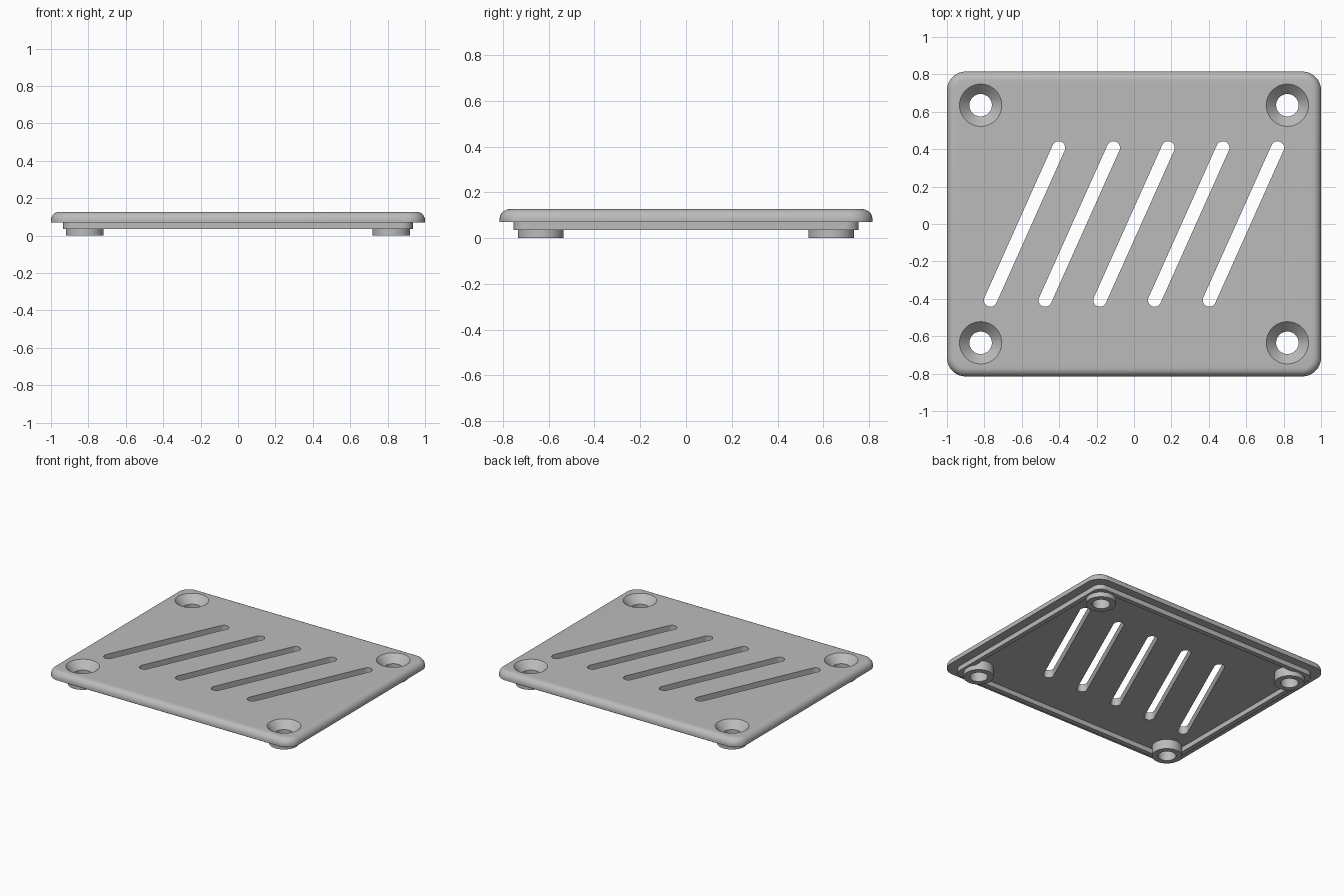
import bpy
import bmesh
from math import sin, cos, pi, atan2, radians
from mathutils import Vector

cube = bpy.data.objects.get("Cube")
if cube:
    bpy.data.objects.remove(cube, do_unlink=True)

grey = bpy.data.materials.new("light grey")
grey.use_nodes = True
COLOUR = (0.5, 0.5, 0.5, 1)
grey.diffuse_color = COLOUR
grey.node_tree.nodes["Principled BSDF"].inputs["Base Color"].default_value = COLOUR

TOP, UNDER, LIP_BOTTOM = 0.127, 0.07, 0.035
SCREW_X, SCREW_Y, HOLE_R = 0.82, 0.635, 0.06


def rounded_outline(hx, hy, r, z, steps=10):
    """Rounded rectangle; a circle when hx == hy == r."""
    pts = []
    for k, (sx, sy) in enumerate([(1, 1), (-1, 1), (-1, -1), (1, -1)]):
        for i in range(steps + 1):
            a = (k + i / steps) * pi / 2
            pts.append(Vector((sx * (hx - r) + r * cos(a), sy * (hy - r) + r * sin(a), z)))
    return pts


def circle(r, z, n=48):
    return [Vector((r * cos(2 * pi * i / n), r * sin(2 * pi * i / n), z)) for i in range(n)]


def loft(name, loops, ring=False, at=(0, 0, 0)):
    """Skin matching outlines; ring joins last to first, otherwise ends are capped."""
    bm = bmesh.new()
    rows = [[bm.verts.new(p) for p in loop] for loop in loops]
    pairs = list(zip(rows, rows[1:])) + ([(rows[-1], rows[0])] if ring else [])
    for a, b in pairs:
        for i in range(len(a)):
            j = (i + 1) % len(a)
            bm.faces.new((a[i], a[j], b[j], b[i]))
    if not ring:
        bm.faces.new(rows[0])
        bm.faces.new(rows[-1])
    bmesh.ops.recalc_face_normals(bm, faces=bm.faces)
    mesh = bpy.data.meshes.new(name)
    bm.to_mesh(mesh)
    bm.free()
    mesh.materials.append(grey)
    obj = bpy.data.objects.new(name, mesh)
    obj.location = at
    bpy.context.collection.objects.link(obj)
    return obj


def smooth(obj):
    bpy.ops.object.select_all(action="DESELECT")
    obj.select_set(True)
    bpy.context.view_layer.objects.active = obj
    bpy.ops.object.shade_smooth_by_angle(angle=radians(30))


# Cover plate with a rounded upper edge
FILLET = 0.045
loops = [rounded_outline(1, 0.815, 0.1, UNDER)]
for i in range(9):
    a = i / 8 * pi / 2
    inset = FILLET * (1 - cos(a))
    loops.append(rounded_outline(1 - inset, 0.815 - inset, 0.1 - inset,
                                 TOP - FILLET + FILLET * sin(a)))
plate = loft("cover_plate", loops)

# Cutters: countersunk screw holes and slanted vent slots
corners = [(sx * SCREW_X, sy * SCREW_Y) for sx in (-1, 1) for sy in (-1, 1)]
cutters = []
for x, y in corners:
    slope = 0.053 / (TOP - UNDER - 0.002)
    cutters.append(loft("screw_cutter", [
        circle(HOLE_R, 0.03), circle(HOLE_R, UNDER + 0.002),
        circle(HOLE_R + 0.053, TOP), circle(HOLE_R + 0.053 + 0.02 * slope, TOP + 0.02)],
        at=(x, y, 0)))
run = Vector((0.365, 0.815))
for i in range(5):
    half = run.length / 2 + 0.035
    slot = loft("slot_cutter", [rounded_outline(half, 0.035, 0.035, z) for z in (0.03, 0.2)],
                at=((i - 2) * 0.2925, 0, 0))
    slot.rotation_euler.z = atan2(run.y, run.x)
    cutters.append(slot)

for cutter in cutters:
    cutter.hide_render = True
    cut = plate.modifiers.new("cut", "BOOLEAN")
    cut.operation = "DIFFERENCE"
    cut.solver = "EXACT"
    cut.object = cutter
bpy.context.view_layer.update()
cut_mesh = bpy.data.meshes.new_from_object(plate.evaluated_get(bpy.context.evaluated_depsgraph_get()))
plate.modifiers.clear()
plate.data = cut_mesh
for cutter in cutters:
    bpy.data.objects.remove(cutter, do_unlink=True)
smooth(plate)

# Locating lip under the plate
outer, inner = (0.935, 0.755, 0.06), (0.9, 0.72, 0.03)
smooth(loft("locating_lip", [
    rounded_outline(*outer, UNDER), rounded_outline(*outer, LIP_BOTTOM),
    rounded_outline(*inner, LIP_BOTTOM), rounded_outline(*inner, UNDER)], ring=True))

# Screw bosses
for x, y in corners:
    name = "boss_" + ("front_" if y < 0 else "back_") + ("left" if x > 0 else "right")
    smooth(loft(name, [circle(0.1, UNDER), circle(0.1, 0), circle(HOLE_R, 0),
                       circle(HOLE_R, UNDER)], ring=True, at=(x, y, 0)))
